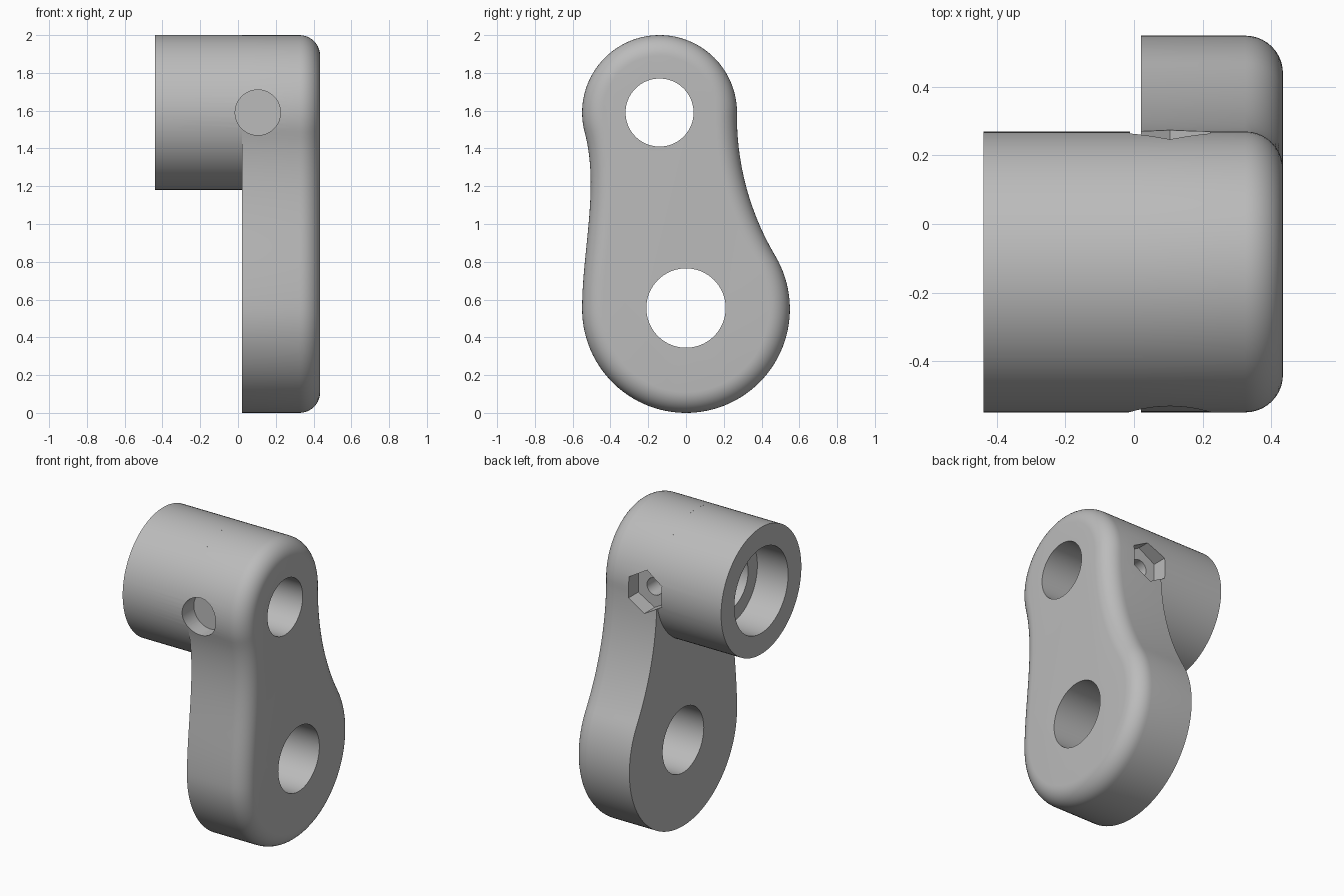
import bpy, bmesh
from math import sin, cos, pi, radians
from mathutils import Vector, Matrix

if "Cube" in bpy.data.objects:
    bpy.data.objects.remove(bpy.data.objects["Cube"], do_unlink=True)

TOP = Vector((-0.14, 1.59))      # boss axis (y, z)
LOW = Vector((0, 0.55))          # lower hole axis (y, z)
BACK, FACE, END = 0.02, 0.435, -0.44
FILLET = 0.11
PIN_X = 0.105

grey = bpy.data.materials.new("plain grey")
grey.use_nodes = True
grey.diffuse_color = (0.5, 0.5, 0.5, 1)
grey.node_tree.nodes["Principled BSDF"].inputs["Base Color"].default_value = (0.5, 0.5, 0.5, 1)


def make_object(name, bm):
    bmesh.ops.recalc_face_normals(bm, faces=bm.faces)
    mesh = bpy.data.meshes.new(name)
    bm.to_mesh(mesh)
    bm.free()
    mesh.materials.append(grey)
    obj = bpy.data.objects.new(name, mesh)
    bpy.context.collection.objects.link(obj)
    return obj


def rod(name, axis, start, end, radius, centre, sides=96):
    """Cylinder along x (centre is y, z) or along y (centre is x, z)."""
    bm = bmesh.new()
    bmesh.ops.create_cone(bm, cap_ends=True, segments=sides, radius1=radius,
                          radius2=radius, depth=end - start)
    mid = (start + end) / 2
    if axis == "x":
        mat = Matrix.Translation((mid, *centre)) @ Matrix.Rotation(pi / 2, 4, "Y")
    else:
        mat = Matrix.Translation((centre[0], mid, centre[1])) @ Matrix.Rotation(pi / 2, 4, "X")
    bm.transform(mat)
    return make_object(name, bm)


def arc(centre, radius, a, b, n):
    return [centre + radius * Vector((cos(t), sin(t)))
            for t in (radians(a + (b - a) * i / n) for i in range(n + 1))]


def bezier(p0, p1, p2, p3, n=28):
    p = [Vector(q) for q in (p0, p1, p2, p3)]
    return [p[0] * (1 - t) ** 3 + p[1] * 3 * t * (1 - t) ** 2 + p[2] * 3 * t * t * (1 - t) + p[3] * t ** 3
            for t in (i / n for i in range(1, n))]


# Waisted arm outline, counter-clockwise in y, z
top_arc = arc(TOP, 0.41, -3, 195, 56)
low_arc = arc(LOW, 0.55, 180, 390.7, 64)
left_side = bezier(top_arc[-1], (-0.458, 1.19), (-0.55, 0.86), low_arc[0])
right_side = bezier(low_arc[-1], (0.34, 1.055), (0.27, 1.31), top_arc[0])
outline = top_arc + left_side + low_arc + right_side


def inset(points, d):
    out = []
    for i, p in enumerate(points):
        t = (points[(i + 1) % len(points)] - points[i - 1]).normalized()
        out.append(p + d * Vector((-t.y, t.x)))
    return out


# Arm plate with a rounded outer edge
bm = bmesh.new()
levels = [(BACK, 0)]
for i in range(11):
    a = pi / 2 * i / 10
    levels.append((FACE - FILLET + FILLET * sin(a), FILLET * (1 - cos(a))))
rings = [[bm.verts.new((x, *p)) for p in inset(outline, d)] for x, d in levels]
for r0, r1 in zip(rings, rings[1:]):
    for i in range(len(r0)):
        j = (i + 1) % len(r0)
        bm.faces.new((r0[i], r0[j], r1[j], r1[i]))
bm.faces.new(rings[0])
bm.faces.new(rings[-1])
arm = make_object("arm_plate", bm)

# Boss behind the upper end
boss = rod("boss", "x", END, BACK, 0.41, TOP)

# Holes
shaft = rod("shaft_cutter", "x", -1, 1, 0.18, TOP)
pivot = rod("pivot_cutter", "x", -1, 1, 0.21, (0, 0.555))
socket = rod("socket_cutter", "x", -1, -0.22, 0.275, TOP)
pin = rod("pin_cutter", "y", -1, 1, 0.055, (PIN_X, 1.59), 48)
screw = rod("screw_cutter", "y", -1, -0.43, 0.12, (PIN_X, 1.59), 64)
nut = rod("nut_cutter", "y", 0.17, 1, 0.135, (PIN_X, 1.59), 6)


def cut(obj, cutters):
    for c in cutters:
        mod = obj.modifiers.new(c.name, "BOOLEAN")
        mod.operation, mod.solver, mod.object = "DIFFERENCE", "EXACT", c
    graph = bpy.context.evaluated_depsgraph_get()
    mesh = bpy.data.meshes.new_from_object(obj.evaluated_get(graph))
    obj.modifiers.clear()
    obj.data = mesh
    bpy.ops.object.select_all(action="DESELECT")
    obj.select_set(True)
    bpy.context.view_layer.objects.active = obj
    bpy.ops.object.shade_smooth_by_angle(angle=radians(30))


cut(arm, [shaft, pivot, pin, screw, nut])
cut(boss, [shaft, socket, screw, nut])
for c in (shaft, pivot, socket, pin, screw, nut):
    bpy.data.objects.remove(c, do_unlink=True)
